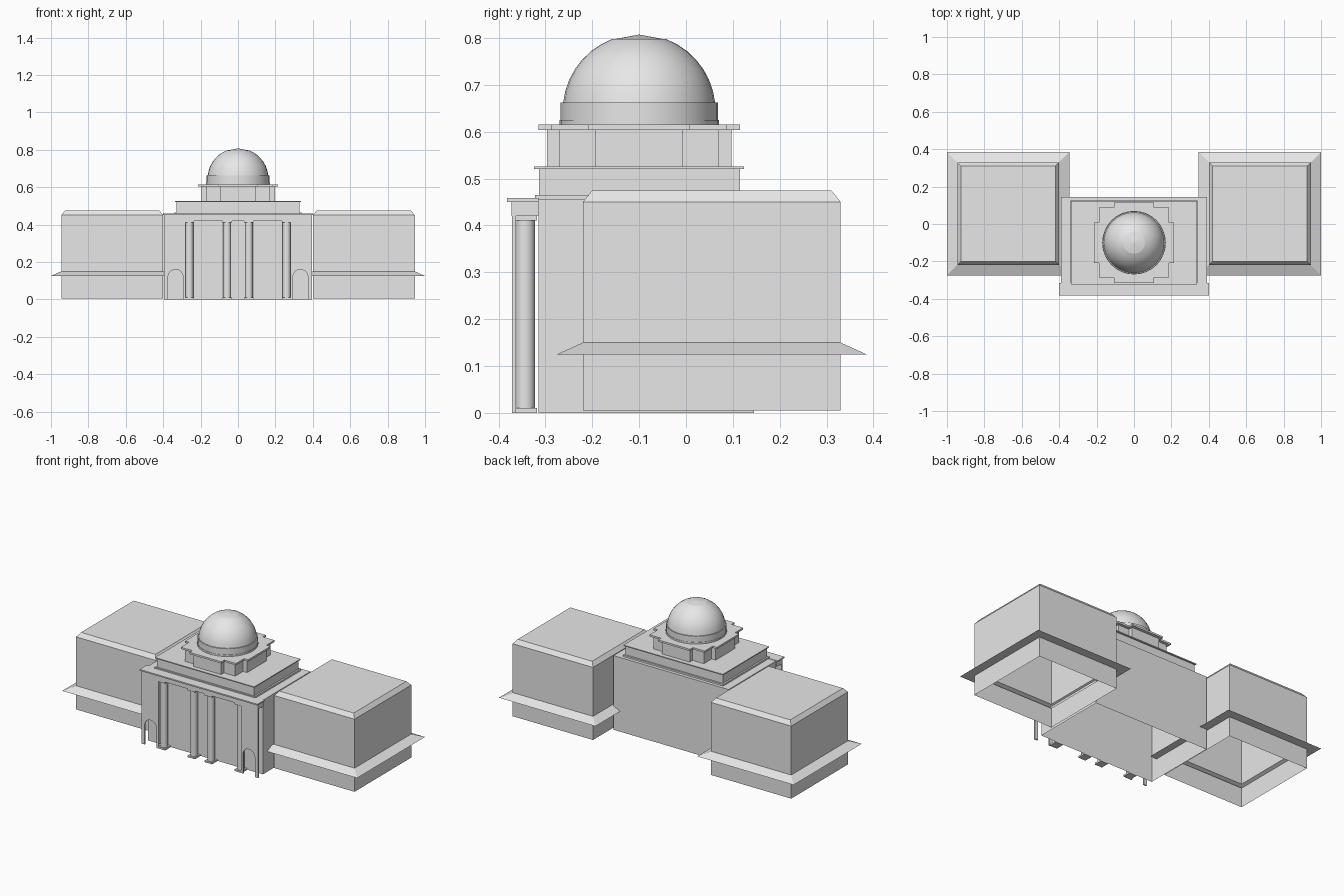
import bpy, bmesh, math

cube = bpy.data.objects.get("Cube")
if cube:
    bpy.data.objects.remove(cube)

STONE = bpy.data.materials.new("grey_stone")
STONE.use_nodes = True
GREY = (0.8, 0.8, 0.8, 1)
STONE.diffuse_color = GREY
STONE.node_tree.nodes["Principled BSDF"].inputs["Base Color"].default_value = GREY


def finish(name, bm, smooth=False):
    bmesh.ops.recalc_face_normals(bm, faces=bm.faces)
    mesh = bpy.data.meshes.new(name)
    bm.to_mesh(mesh)
    bm.free()
    mesh.materials.append(STONE)
    ob = bpy.data.objects.new(name, mesh)
    bpy.context.collection.objects.link(ob)
    if smooth:
        bpy.ops.object.select_all(action="DESELECT")
        ob.select_set(True)
        bpy.context.view_layer.objects.active = ob
        bpy.ops.object.shade_smooth_by_angle(angle=math.radians(35))
    return ob


def loft(name, rings, bottom=True, smooth=False):
    """Skin a stack of equal-length point rings and cap the ends."""
    bm = bmesh.new()
    rows = [[bm.verts.new(p) for p in ring] for ring in rings]
    for a, b in zip(rows, rows[1:]):
        for i in range(len(a)):
            j = (i + 1) % len(a)
            bm.faces.new((a[i], a[j], b[j], b[i]))
    bm.faces.new(rows[-1])
    if bottom:
        bm.faces.new(rows[0][::-1])
    return finish(name, bm, smooth)


def rect(x0, x1, y0, y1, z, grow=0):
    return [(x0 - grow, y0 - grow, z), (x1 + grow, y0 - grow, z),
            (x1 + grow, y1 + grow, z), (x0 - grow, y1 + grow, z)]


def box(name, x0, x1, y0, y1, z0, z1, bottom=True):
    return loft(name, [rect(x0, x1, y0, y1, z0), rect(x0, x1, y0, y1, z1)], bottom)


def turned(name, profile, x, y, sides):
    ring = [2 * math.pi * i / sides for i in range(sides)]
    return loft(name, [[(x + r * math.cos(a), y + r * math.sin(a), z) for a in ring]
                       for r, z in profile], smooth=True)


DOME_Y = -0.1


def cross_slab(name, reach, corner, arm, z0, z1):
    """Square with a shallow projecting bay on each side."""
    quarter = [(reach, -arm), (reach, arm), (corner, arm), (corner, corner), (arm, corner)]
    plan = []
    for _ in range(4):
        plan += quarter
        quarter = [(-y, x) for x, y in quarter]
    return loft(name, [[(x, y + DOME_Y, z) for x, y in plan] for z in (z0, z1)])


# Side wings: hollow shells with a sloping skirt and a chamfered roof
WING = [(0.005, 0), (0.125, 0), (0.125, 0.055), (0.15, 0), (0.45, 0), (0.475, -0.02)]
for side, x0, x1 in (("left", 0.4, 0.945), ("right", -0.945, -0.4)):
    loft(side + "_wing", [rect(x0, x1, -0.22, 0.33, z, g) for z, g in WING], bottom=False)

# Central hall, open below
box("central_hall", -0.39, 0.39, -0.315, 0.145, 0, 0.455, bottom=False)

# Portico entablature
box("portico_frieze", -0.395, 0.395, -0.372, -0.315, 0.42, 0.45)
box("portico_cornice", -0.4, 0.4, -0.382, -0.315, 0.45, 0.458)

# Portico columns with square base and capital
for i, x in enumerate((-0.26, -0.058, 0.058, 0.26)):
    turned(f"column_{i}", [(0.021, 0.01), (0.021, 0.41)], x, -0.343, 20)
    for part, z in (("base", 0), ("capital", 0.41)):
        box(f"column_{part}_{i}", x - 0.025, x + 0.025, -0.37, -0.318, z, z + 0.01)

# Thin arched end panels of the portico
for side, s in (("left", 1), ("right", -1)):
    inner, outer, mid, rad, spring = 0.28, 0.395, 0.334, 0.04, 0.12
    arch = [(mid + rad * math.cos(math.pi * k / 12), spring + rad * math.sin(math.pi * k / 12))
            for k in range(13)]
    outline = ([(inner, 0), (inner, 0.42), (outer, 0.42), (outer, 0), (mid + rad, 0)]
               + arch + [(mid - rad, 0)])
    loft(side + "_arch_panel", [[(s * x, y, z) for x, z in outline] for y in (-0.371, -0.363)])

# Stepped attic
box("attic_foot", -0.34, 0.34, -0.322, 0.125, 0.455, 0.465)
box("attic_block", -0.33, 0.33, -0.314, 0.115, 0.465, 0.52)
box("attic_plate", -0.337, 0.337, -0.324, 0.124, 0.52, 0.526)

# Drum below the dome
cross_slab("drum", 0.197, 0.17, 0.094, 0.526, 0.604)
cross_slab("drum_cornice", 0.215, 0.187, 0.108, 0.604, 0.615)

# Dome and its ring
turned("dome_ring", [(0.17, 0.615), (0.17, 0.625), (0.168, 0.625), (0.168, 0.662)], 0, DOME_Y, 32)
dome = [(0.163 * math.cos(a), 0.645 + 0.163 * math.sin(a))
        for a in (math.radians(6 + 9 * k) for k in range(8))]
turned("dome", dome + [(0.06, 0.796), (0.001, 0.807)], 0, DOME_Y, 32)
